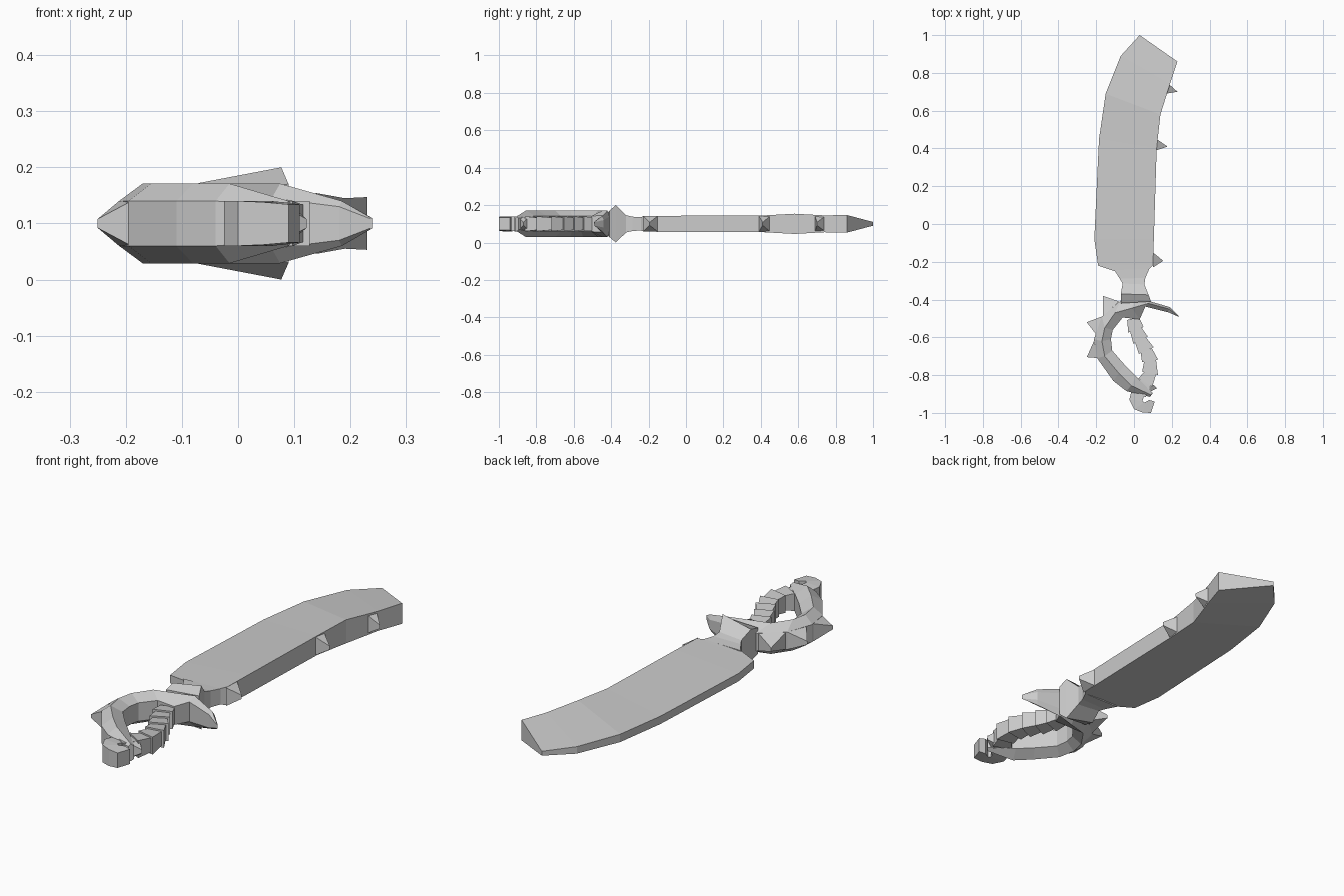
import bpy, bmesh
from mathutils import Vector

ZC = 0.1  # mid-plane of the sword


def loft(name, stations):
    """Skin stations of (x, y, half_thickness) points, mirrored about the mid-plane."""
    bm = bmesh.new()
    rings = []
    for st in stations:
        ring = [bm.verts.new((x, y, ZC + h)) for x, y, h in st]
        ring += [bm.verts.new((x, y, ZC - h)) for x, y, h in reversed(st)]
        rings.append(ring)
    n = len(rings[0])
    for a, b in zip(rings, rings[1:]):
        for i in range(n):
            j = (i + 1) % n
            bm.faces.new((a[i], a[j], b[j], b[i]))
    bm.faces.new(rings[0])
    bm.faces.new(rings[-1])
    bmesh.ops.remove_doubles(bm, verts=bm.verts, dist=0.0005)
    bmesh.ops.recalc_face_normals(bm, faces=bm.faces)
    me = bpy.data.meshes.new(name)
    bm.to_mesh(me)
    bm.free()
    ob = bpy.data.objects.new(name, me)
    bpy.context.collection.objects.link(ob)
    return ob


def spike(name, a, b, tip, h, tip_h=0.008):
    loft(name, [[(*a, h), (*b, h)], [(*tip, tip_h), (*tip, tip_h)]])


# Wedge-shaped blade: thin left edge, thick right spine
loft("blade", [
    [(-0.10, -0.25, 0.030), (0.07, -0.25, 0.034)],
    [(-0.19, -0.22, 0.018), (0.10, -0.22, 0.042)],
    [(-0.21, -0.08, 0.018), (0.105, -0.08, 0.043)],
    [(-0.185, 0.45, 0.018), (0.12, 0.40, 0.044)],
    [(-0.15, 0.69, 0.018), (0.14, 0.58, 0.054)],
    [(-0.07, 0.89, 0.016), (0.19, 0.74, 0.045)],
    [(0.03, 1.00, 0.010), (0.23, 0.86, 0.047)],
])

# Small barbs on the spine
spike("blade_barb_1", (0.10, -0.15), (0.10, -0.23), (0.155, -0.195), 0.042)
spike("blade_barb_2", (0.12, 0.45), (0.118, 0.39), (0.177, 0.41), 0.042)
spike("blade_barb_3", (0.18, 0.745), (0.17, 0.69), (0.23, 0.70), 0.042)

# Collar joining blade and guard
loft("collar", [
    [(-0.105, -0.243, 0.033), (0.08, -0.24, 0.036)],
    [(-0.075, -0.29, 0.036), (0.06, -0.285, 0.038)],
    [(-0.06, -0.315, 0.04), (0.055, -0.32, 0.046)],
    [(-0.07, -0.37, 0.072), (0.077, -0.375, 0.10)],
    [(-0.07, -0.42, 0.06), (0.09, -0.41, 0.07)],
])

# Curved hand guard: outer edge, raised ridge, inner edge
loft("hand_guard", [
    [(0.24, -0.49, 0.009), (0.237, -0.491, 0.010), (0.234, -0.49, 0.009)],
    [(0.19, -0.44, 0.020), (0.185, -0.45, 0.040), (0.18, -0.467, 0.030)],
    [(0.08, -0.408, 0.040), (0.075, -0.42, 0.071), (0.06, -0.437, 0.045)],
    [(0.00, -0.40, 0.040), (-0.01, -0.445, 0.071), (0.03, -0.505, 0.042)],
    [(-0.07, -0.405, 0.040), (-0.10, -0.47, 0.071), (-0.06, -0.495, 0.042)],
    [(-0.17, -0.49, 0.040), (-0.155, -0.55, 0.071), (-0.112, -0.56, 0.042)],
    [(-0.212, -0.61, 0.040), (-0.17, -0.62, 0.071), (-0.122, -0.61, 0.042)],
    [(-0.195, -0.71, 0.040), (-0.155, -0.70, 0.071), (-0.115, -0.67, 0.042)],
    [(-0.11, -0.83, 0.040), (-0.08, -0.79, 0.071), (-0.05, -0.745, 0.042)],
    [(-0.04, -0.885, 0.040), (-0.015, -0.855, 0.071), (0.01, -0.805, 0.042)],
    [(0.085, -0.915, 0.030), (0.09, -0.905, 0.040), (0.10, -0.895, 0.030)],
])

# Guard spikes
spike("guard_spike_1", (-0.08, -0.41), (-0.165, -0.49), (-0.165, -0.38), 0.04)
spike("guard_spike_2", (-0.17, -0.49), (-0.20, -0.585), (-0.25, -0.52), 0.04)
spike("guard_spike_3", (-0.212, -0.62), (-0.19, -0.71), (-0.25, -0.705), 0.04)

# Grip made of stepped segments along a curved path
path = [Vector(p) for p in [(-0.005, -0.50), (0.01, -0.56), (0.035, -0.615),
                            (0.065, -0.67), (0.085, -0.725), (0.085, -0.79),
                            (0.06, -0.84), (0.025, -0.895)]]


def normal_at(i):
    d = (path[min(i + 1, len(path) - 1)] - path[max(i - 1, 0)]).normalized()
    return Vector((d.y, -d.x))


for i in range(len(path) - 1):
    st = []
    for k, w, h in ((i, 0.032, 0.033), (i + 1, 0.043, 0.040)):
        l, r = path[k] + normal_at(k) * w, path[k] - normal_at(k) * w
        st.append([(l.x, l.y, h), (r.x, r.y, h)])
    loft(f"grip_segment_{i + 1}", st)

# Hooked pommel and its small spur
loft("pommel", [
    [(-0.01, -0.87, 0.036), (0.06, -0.89, 0.036)],
    [(-0.025, -0.93, 0.040), (0.045, -0.935, 0.040)],
    [(0.00, -0.98, 0.040), (0.055, -0.945, 0.040)],
    [(0.045, -0.998, 0.038), (0.08, -0.932, 0.038)],
    [(0.09, -1.00, 0.034), (0.11, -0.94, 0.034)],
])
spike("pommel_spur", (0.09, -0.84), (0.07, -0.895), (0.122, -0.87), 0.035)
